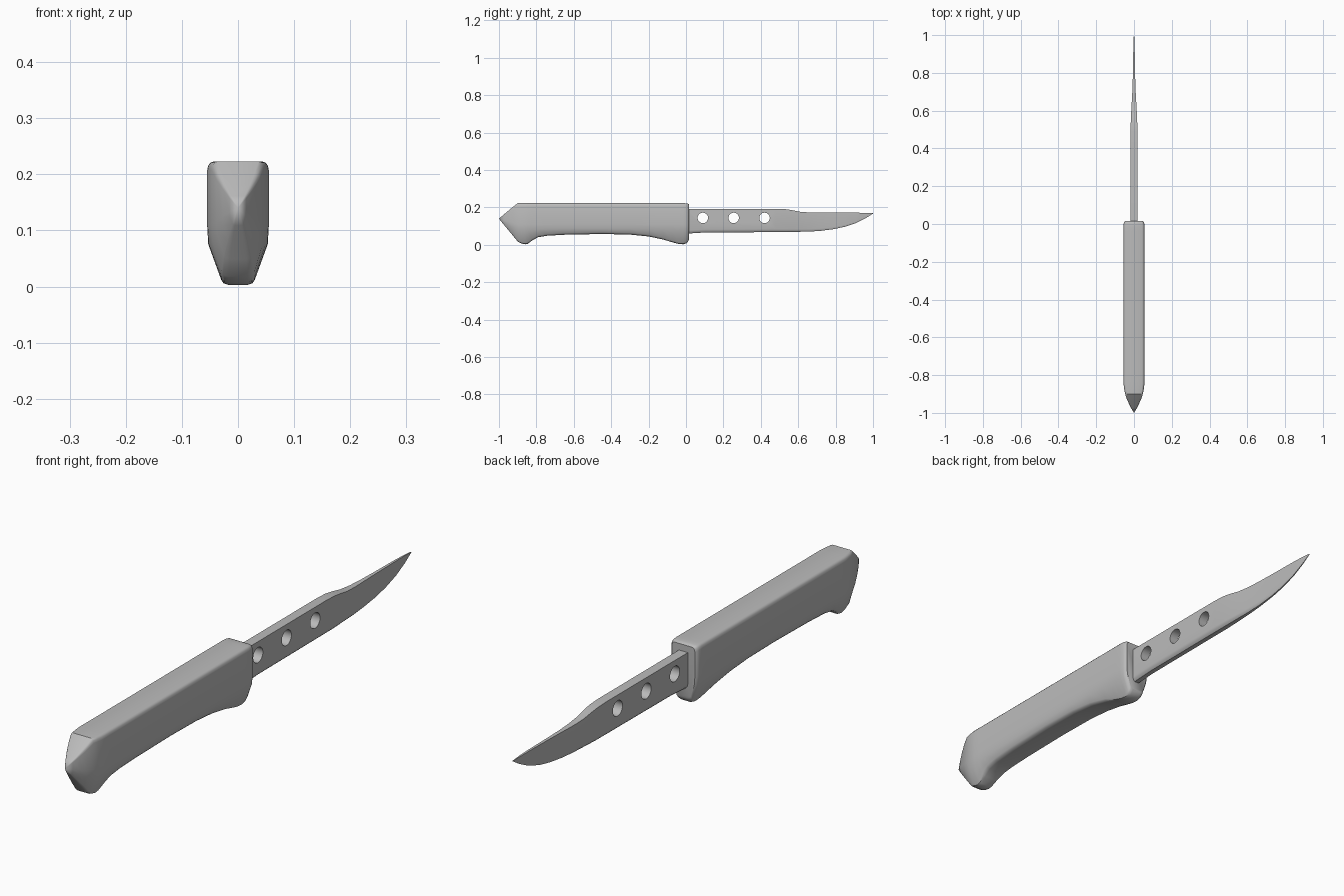
import bpy, bmesh, math

cube = bpy.data.objects.get("Cube")
if cube:
    bpy.data.objects.remove(cube, do_unlink=True)

grey = bpy.data.materials.new("plain_grey")
grey.use_nodes = True
grey.diffuse_color = (0.5, 0.5, 0.5, 1)
grey.node_tree.nodes["Principled BSDF"].inputs["Base Color"].default_value = (0.5, 0.5, 0.5, 1)


def loft(name, rings):
    """Skin closed rings of (x, y, z) points and cap both ends."""
    bm = bmesh.new()
    loops = [[bm.verts.new(p) for p in ring] for ring in rings]
    for a, b in zip(loops, loops[1:]):
        for i in range(len(a)):
            j = (i + 1) % len(a)
            bm.faces.new((a[i], a[j], b[j], b[i]))
    bm.faces.new(loops[0])
    bm.faces.new(loops[-1])
    bmesh.ops.remove_doubles(bm, verts=bm.verts, dist=0.00005)
    bmesh.ops.recalc_face_normals(bm, faces=bm.faces)
    mesh = bpy.data.meshes.new(name)
    bm.to_mesh(mesh)
    bm.free()
    mesh.materials.append(grey)
    obj = bpy.data.objects.new(name, mesh)
    bpy.context.collection.objects.link(obj)
    return obj


def mirrored(half, y):
    """Complete a half section given from top to bottom on +x."""
    return [(x, y, z) for x, z in half] + [(-x, y, z) for x, z in reversed(half)]


def finish(obj, degrees):
    bpy.ops.object.select_all(action='DESELECT')
    obj.select_set(True)
    bpy.context.view_layer.objects.active = obj
    for mod in list(obj.modifiers):
        bpy.ops.object.modifier_apply(modifier=mod.name)
    bpy.ops.object.shade_smooth_by_angle(angle=math.radians(degrees))


# Handle: rounded section whose underside follows the grip curve
MID = 0.14


def handle_ring(y, b, sx=1, sz=1):
    half = [(0.043, 0.223), (0.049, 0.221), (0.053, 0.216), (0.055, 0.207),
            (0.055, 0.11), (0.053, 0.075 + 0.2 * b), (0.029 + 0.32 * b, b + 0.009),
            (0.025 + 0.29 * b, b + 0.003), (0.016 + 0.25 * b, b)]
    return mirrored([(x * sx, MID + (z - MID) * sz) for x, z in half], y)


# (y, underside height, width scale, height scale)
grip = [(-1.0, 0.02, 0.0, 0.0), (-0.975, 0.02, 0.27, 0.26), (-0.95, 0.02, 0.5, 0.51),
        (-0.925, 0.02, 0.7, 0.76), (-0.9, 0.018, 0.85, 1), (-0.88, 0.007, 0.93, 1),
        (-0.86, 0.003, 0.98, 1), (-0.845, 0.006, 1, 1), (-0.82, 0.025, 1, 1),
        (-0.79, 0.041, 1, 1), (-0.74, 0.049, 1, 1), (-0.65, 0.054, 1, 1),
        (-0.45, 0.058, 1, 1), (-0.3, 0.055, 1, 1), (-0.2, 0.045, 1, 1),
        (-0.12, 0.028, 1, 1), (-0.07, 0.013, 1, 1), (-0.04, 0.005, 1, 1),
        (-0.015, 0.003, 1, 1), (0.001, 0.006, 0.99, 0.99),
        (0.01, 0.012, 0.94, 0.97), (0.015, 0.018, 0.84, 0.93)]
handle = loft("handle", [handle_ring(*g) for g in grip])
finish(handle, 35)

# Blade: (y, spine height, edge height, half thickness)
stations = [(0.0, 0.193, 0.06, 0.018), (0.1, 0.193, 0.066, 0.018),
            (0.48, 0.193, 0.068, 0.018), (0.53, 0.191, 0.068, 0.0175),
            (0.57, 0.185, 0.069, 0.016), (0.61, 0.177, 0.07, 0.014),
            (0.66, 0.173, 0.071, 0.011), (0.72, 0.172, 0.075, 0.008),
            (0.79, 0.172, 0.084, 0.006), (0.85, 0.172, 0.097, 0.005),
            (0.91, 0.172, 0.117, 0.004), (0.96, 0.171, 0.142, 0.003),
            (1.0, 0.169, 0.167, 0.001)]


def blade_ring(y, top, low, t):
    h = top - low
    half = [(t, top), (t, low + 0.13 * h), (t * 0.85, low + 0.05 * h), (t * 0.5, low)]
    return mirrored(half, y)


blade = loft("blade", [blade_ring(*s) for s in stations])

# Round holes through the blade
for i in range(3):
    bpy.ops.mesh.primitive_cylinder_add(vertices=32, radius=0.028, depth=0.2,
                                        location=(0, 0.09 + 0.165 * i, 0.144),
                                        rotation=(0, math.pi / 2, 0))
    cutter = bpy.context.object
    cutter.name = "hole_cutter"
    cutter.hide_render = True
    cut = blade.modifiers.new("hole", 'BOOLEAN')
    cut.operation = 'DIFFERENCE'
    cut.solver = 'EXACT'
    cut.object = cutter
finish(blade, 35)
for obj in [o for o in bpy.data.objects if o.name.startswith("hole_cutter")]:
    bpy.data.objects.remove(obj, do_unlink=True)
